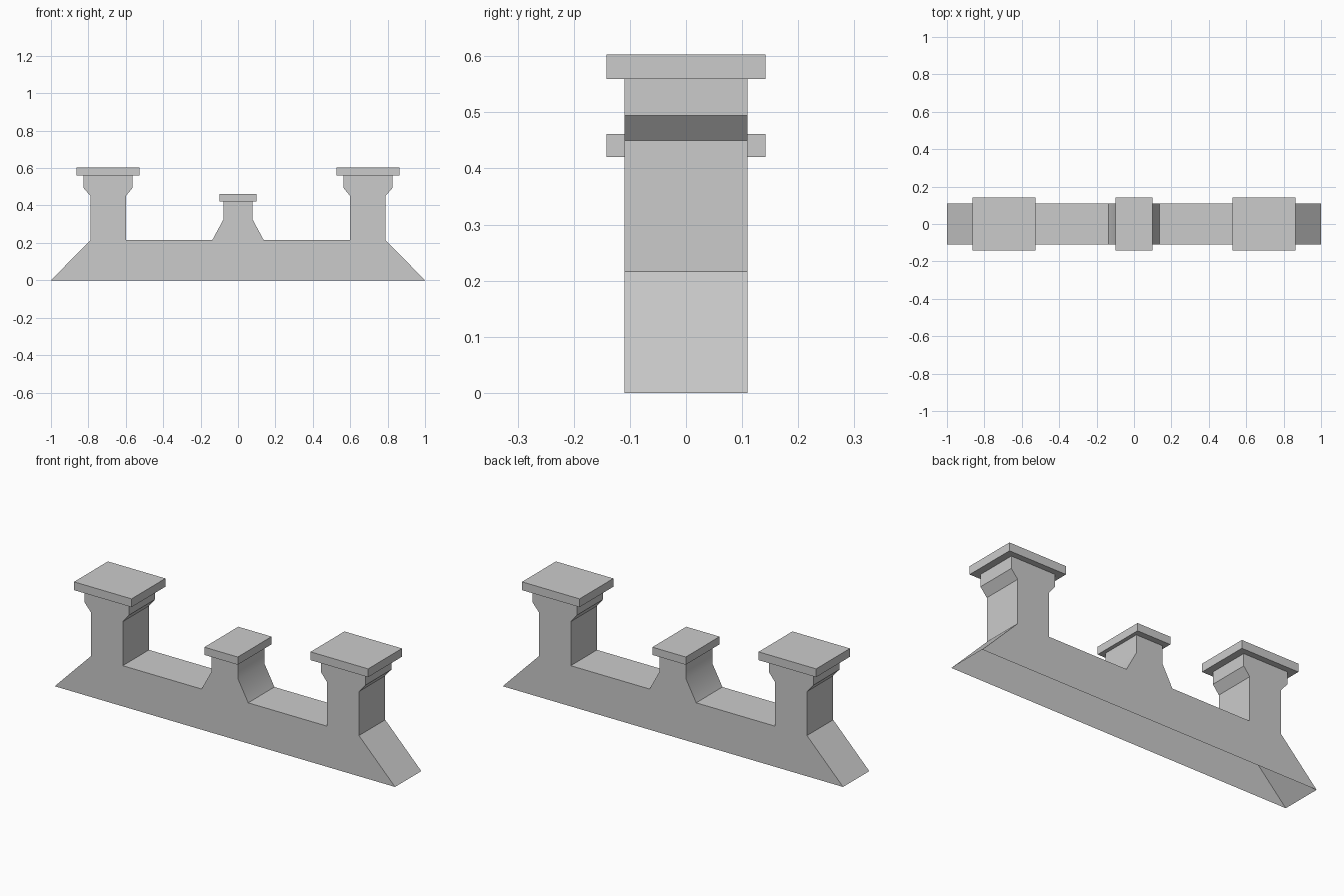
import bpy, bmesh

if "Cube" in bpy.data.objects:
    bpy.data.objects.remove(bpy.data.objects["Cube"])

HALF_DEPTH = 0.11   # body half thickness
CAP_DEPTH = 0.142   # cap half thickness


def add_object(name, bm):
    mesh = bpy.data.meshes.new(name)
    bmesh.ops.recalc_face_normals(bm, faces=bm.faces)
    # the underside is left open, as on a roof piece
    if name == "body":
        under = [f for f in bm.faces if f.normal.z < -0.9 and f.calc_center_median().z < 0.01]
        bmesh.ops.delete(bm, geom=under, context='FACES_ONLY')
    bm.to_mesh(mesh)
    bm.free()
    ob = bpy.data.objects.new(name, mesh)
    bpy.context.collection.objects.link(ob)
    return ob


def cap(name, x, half_width, z0, z1):
    bm = bmesh.new()
    bmesh.ops.create_cube(bm, size=1)
    bmesh.ops.scale(bm, vec=(2 * half_width, 2 * CAP_DEPTH, z1 - z0), verts=bm.verts)
    bmesh.ops.translate(bm, vec=(x, 0, (z0 + z1) / 2), verts=bm.verts)
    return add_object(name, bm)


# Body: right half of the silhouette, mirrored and extruded in depth
half = [(0.078, 0.42), (0.078, 0.325), (0.137, 0.216), (0.6, 0.216),
        (0.6, 0.45), (0.564, 0.494), (0.564, 0.56), (0.826, 0.56),
        (0.826, 0.494), (0.788, 0.45), (0.788, 0.216), (1.0, 0.0)]
profile = half + [(-x, z) for x, z in reversed(half)]

bm = bmesh.new()
front = bm.faces.new([bm.verts.new((x, -HALF_DEPTH, z)) for x, z in profile])
ext = bmesh.ops.extrude_face_region(bm, geom=[front], use_keep_orig=True)
moved = [g for g in ext["geom"] if isinstance(g, bmesh.types.BMVert)]
bmesh.ops.translate(bm, vec=(0, 2 * HALF_DEPTH, 0), verts=moved)
body = add_object("body", bm)

# Soft bend on the central post, every other edge stays crisp
bpy.context.view_layer.objects.active = body
body.select_set(True)
bpy.ops.object.shade_smooth_by_angle(angle=0.52)

# Caps on the three posts
cap("middle_cap", 0, 0.098, 0.42, 0.461)
cap("left_cap", -0.695, 0.169, 0.559, 0.603)
cap("right_cap", 0.695, 0.169, 0.559, 0.603)
